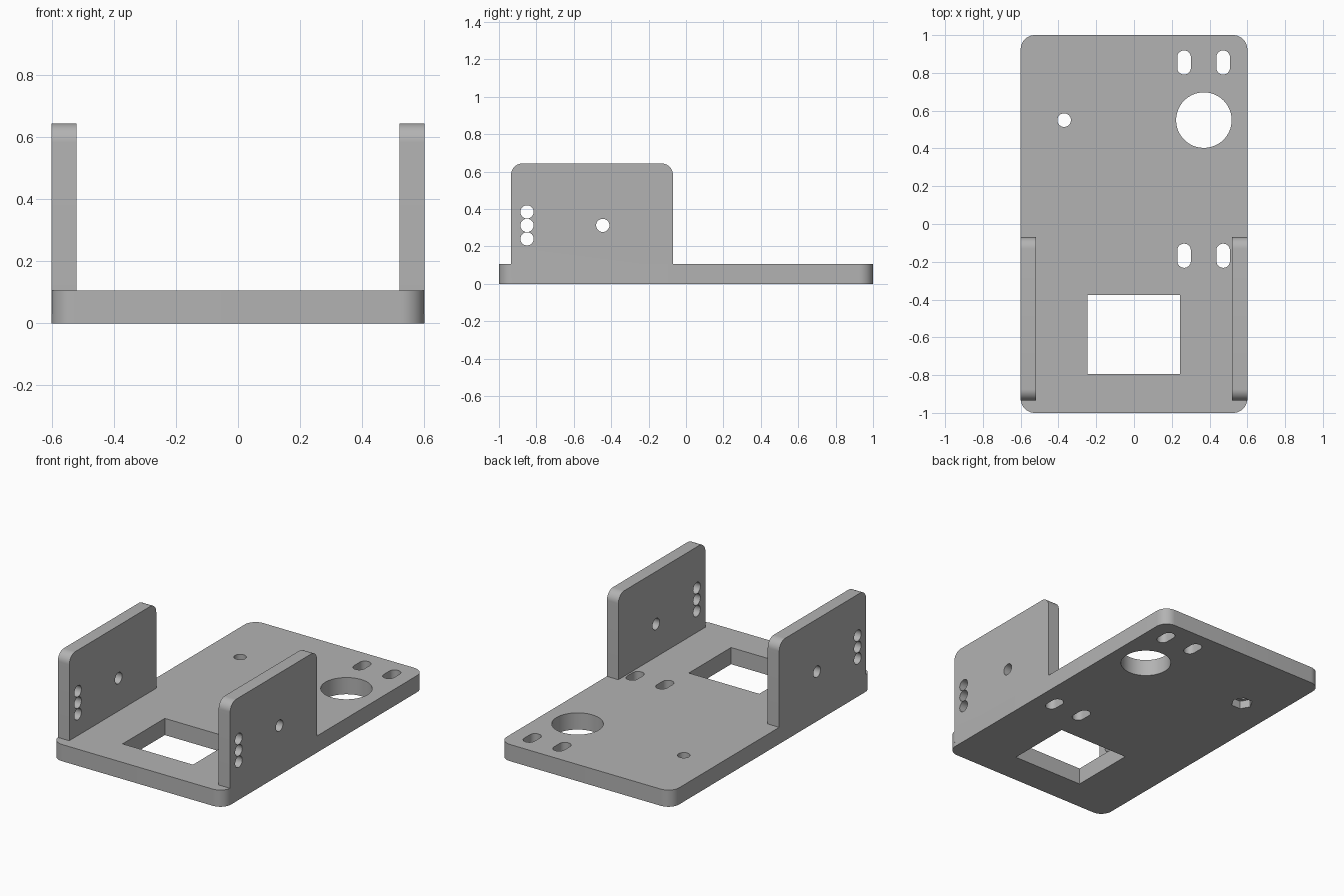
import bpy
import bmesh
from math import radians, cos, sin, pi
from mathutils import Matrix, Vector

cube = bpy.data.objects.get("Cube")
if cube:
    bpy.data.objects.remove(cube)

grey = bpy.data.materials.new("light grey")
grey.use_nodes = True
colour = (0.45, 0.45, 0.45, 1)
grey.diffuse_color = colour
grey.node_tree.nodes["Principled BSDF"].inputs["Base Color"].default_value = colour

PLATE_H = 0.105
ALONG_X = Matrix(((0, 0, 1), (1, 0, 0), (0, 1, 0))).to_4x4()  # profile (y, z), depth x


def arc(cx, cy, r, start, sweep, steps):
    return [(cx + r * cos(start + sweep * i / steps),
             cy + r * sin(start + sweep * i / steps)) for i in range(steps + 1)]


def circle(cx, cy, r, sides=48):
    return arc(cx, cy, r, 0, 2 * pi, sides)[:-1]


def slot(cx, cy, r, half):
    return arc(cx, cy + half, r, 0, pi, 16) + arc(cx, cy - half, r, pi, pi, 16)


def rectangle(x0, y0, x1, y1, r, round_bottom=True):
    low = [(x0, y0), (x1, y0)]
    if round_bottom:
        low = arc(x0 + r, y0 + r, r, pi, pi / 2, 12) + arc(x1 - r, y0 + r, r, -pi / 2, pi / 2, 12)
    return low + arc(x1 - r, y1 - r, r, 0, pi / 2, 12) + arc(x0 + r, y1 - r, r, pi / 2, pi / 2, 12)


def prism(name, profiles, frame=None):
    """Extrude each (outline, low, high) into one object."""
    bm = bmesh.new()
    for outline, low, high in profiles:
        face = bm.faces.new([bm.verts.new((x, y, low)) for x, y in outline])
        top = bmesh.ops.extrude_face_region(bm, geom=[face])["geom"]
        bmesh.ops.translate(bm, vec=Vector((0, 0, high - low)),
                            verts=[v for v in top if isinstance(v, bmesh.types.BMVert)])
    if frame:
        bm.transform(frame)
    bmesh.ops.recalc_face_normals(bm, faces=bm.faces)
    mesh = bpy.data.meshes.new(name)
    bm.to_mesh(mesh)
    bm.free()
    mesh.materials.append(grey)
    obj = bpy.data.objects.new(name, mesh)
    bpy.context.collection.objects.link(obj)
    return obj


def boolean(obj, other, operation):
    mod = obj.modifiers.new(operation.lower(), "BOOLEAN")
    mod.operation = operation
    mod.solver = "EXACT"
    mod.object = other
    bpy.ops.object.select_all(action="DESELECT")
    bpy.context.view_layer.objects.active = obj
    obj.select_set(True)
    bpy.ops.object.modifier_apply(modifier=mod.name)
    bpy.data.objects.remove(other)


# Base plate with rounded corners
base = prism("base_plate", [(rectangle(-0.6, -1, 0.6, 1, 0.075), 0, PLATE_H)])

# Upright side walls, rounded at the top and fused to the plate
for side, x0 in (("left", 0.52), ("right", -0.6)):
    outline = rectangle(-0.935, 0.03, -0.07, 0.643, 0.06, round_bottom=False)
    wall = prism(side + "_wall", [(outline, x0, x0 + 0.08)], ALONG_X)
    boolean(base, wall, "UNION")

# Holes through both walls
spots = [(-0.85, 0.24), (-0.85, 0.312), (-0.85, 0.384), (-0.445, 0.312)]
holes = prism("wall_holes", [(circle(y, z, 0.0355, 32), -1, 1) for y, z in spots], ALONG_X)
boolean(base, holes, "DIFFERENCE")

# Openings through the plate: window, large hole and slots
window = [(-0.247, -0.795), (0.243, -0.795), (0.243, -0.375), (-0.247, -0.375)]
openings = [window, circle(0.37, 0.55, 0.147, 64)]
openings += [slot(x, y, 0.036, 0.028) for x in (0.265, 0.472) for y in (0.855, -0.168)]
cutter = prism("plate_openings", [(o, -0.1, 0.2) for o in openings])
boolean(base, cutter, "DIFFERENCE")

# Bolt hole with a hexagonal nut pocket underneath
bolt = prism("bolt_hole", [(circle(-0.37, 0.55, 0.036, 32), -0.1, 0.2)])
boolean(base, bolt, "DIFFERENCE")
pocket = prism("nut_pocket", [(circle(-0.37, 0.55, 0.064, 6), -0.1, 0.05)])
boolean(base, pocket, "DIFFERENCE")

base.name = "mounting_bracket"
bpy.ops.object.select_all(action="DESELECT")
base.select_set(True)
bpy.context.view_layer.objects.active = base
bpy.ops.object.shade_smooth_by_angle(angle=radians(30))
